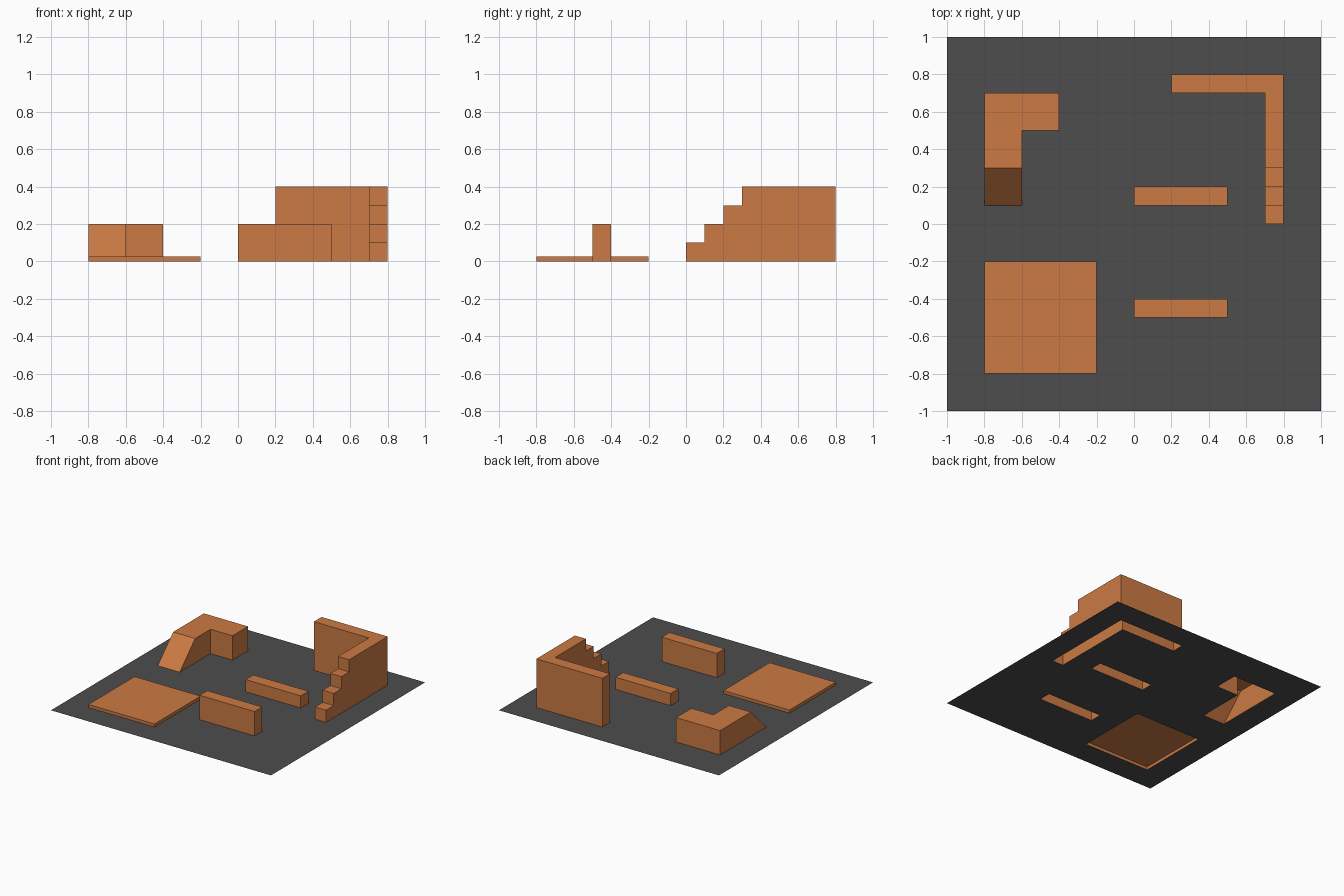
import bpy
import bmesh

if "Cube" in bpy.data.objects:
    bpy.data.objects.remove(bpy.data.objects["Cube"])

C = 0.1  # layout grid cell


def material(name, rgb):
    m = bpy.data.materials.new(name)
    m.diffuse_color = (*rgb, 1)
    m.use_nodes = True
    m.node_tree.nodes["Principled BSDF"].inputs["Base Color"].default_value = m.diffuse_color
    return m


ORANGE = material("orange", (0.604, 0.195, 0.058))
GREY = material("dark grey", (0.075, 0.075, 0.075))


def rect(x0, x1, y0, y1, h):
    """Grid cells (in tenths) covered by a rectangle, all with height h."""
    return {(i, j): h for i in range(x0, x1) for j in range(y0, y1)}


def build(name, cells, mat, shape=None):
    """Open-bottomed shell: a top per cell and walls where the height drops."""
    bm = bmesh.new()

    def face(*pts):
        bm.faces.new([bm.verts.new(p) for p in pts])

    for (i, j), h in cells.items():
        x0, x1, y0, y1 = i * C, (i + 1) * C, j * C, (j + 1) * C
        face((x0, y0, h), (x1, y0, h), (x1, y1, h), (x0, y1, h))
        sides = {(0, -1): (x0, y0, x1, y0), (1, 0): (x1, y0, x1, y1),
                 (0, 1): (x1, y1, x0, y1), (-1, 0): (x0, y1, x0, y0)}
        for (di, dj), (ax, ay, bx, by) in sides.items():
            low = cells.get((i + di, j + dj), 0)
            if low < h:
                face((ax, ay, low), (bx, by, low), (bx, by, h), (ax, ay, h))
    if shape:
        for v in bm.verts:
            v.co.z = shape(v.co)
    bmesh.ops.remove_doubles(bm, verts=bm.verts[:], dist=1e-4)
    bmesh.ops.dissolve_degenerate(bm, edges=bm.edges[:], dist=1e-4)
    if name != "ground":
        bmesh.ops.dissolve_limit(bm, angle_limit=0.01, verts=bm.verts[:], edges=bm.edges[:])
    me = bpy.data.meshes.new(name)
    bm.to_mesh(me)
    bm.free()
    me.materials.append(mat)
    bpy.context.collection.objects.link(bpy.data.objects.new(name, me))


# Tall corner wall, with steps going down towards the front
wall = rect(2, 8, 7, 8, 0.4) | rect(7, 8, 3, 8, 0.4)
for s in range(3):
    wall |= rect(7, 8, s, s + 1, 0.1 * (s + 1))

# Low L-shaped platform, with a ramp at the front
platform = rect(-8, -4, 5, 7, 0.2) | rect(-8, -6, 1, 7, 0.2)

parts = {
    "stepped_wall": wall,
    "ramp_platform": platform,
    "low_bar": rect(0, 5, 1, 2, 0.1),
    "high_bar": rect(0, 5, -5, -4, 0.2),
    "flat_pad": rect(-8, -2, -8, -2, 0.025),
}
for name, cells in parts.items():
    ramp = (lambda co: min(co.z, max(0, co.y - 0.1))) if name == "ramp_platform" else None
    build(name, cells, ORANGE, ramp)

# Ground sheet, open beneath every raised part
used = set().union(*parts.values())
build("ground", {c: h for c, h in rect(-10, 10, -10, 10, 0).items() if c not in used}, GREY)
